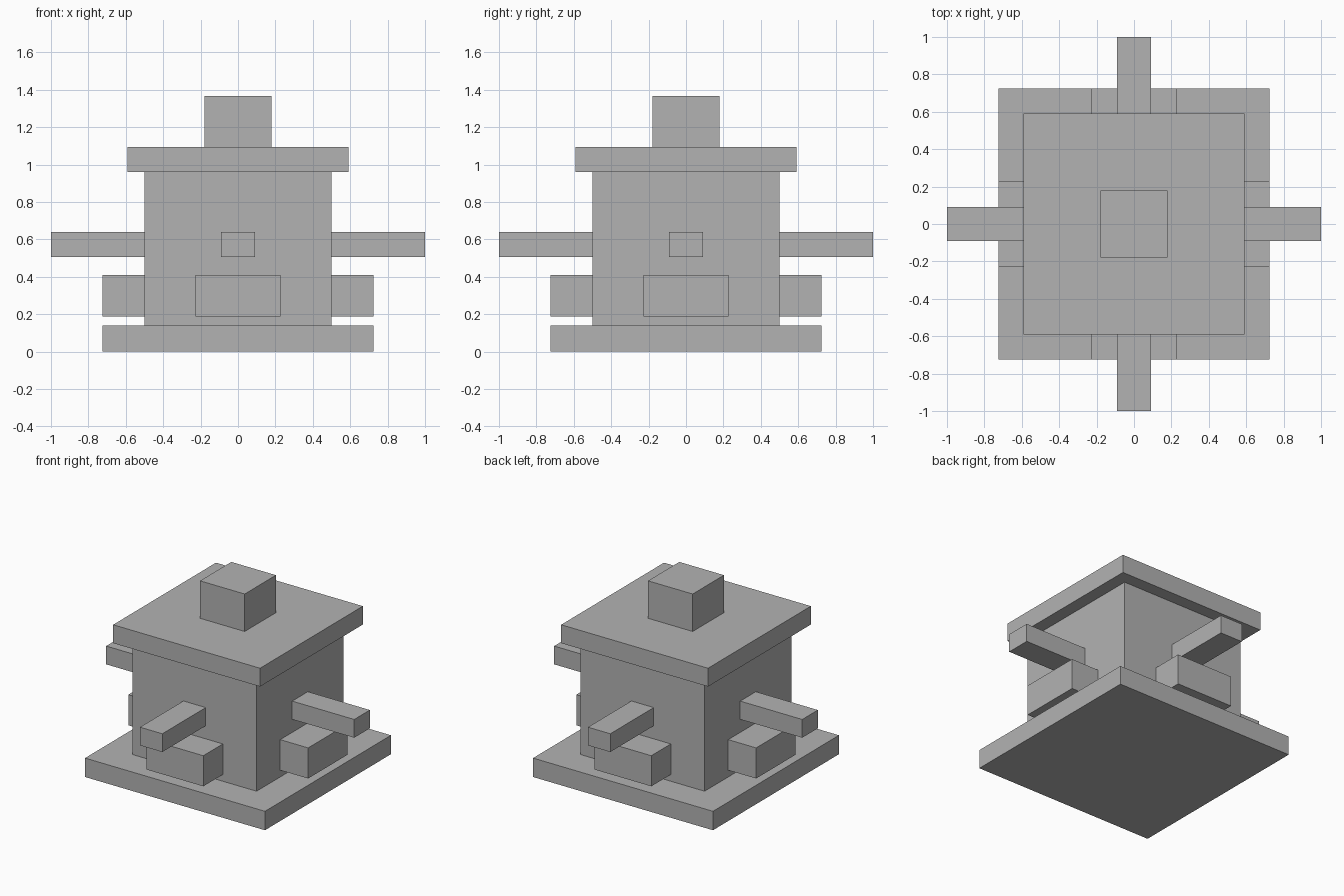
import bpy
import math
from mathutils import Matrix, Vector

cube = bpy.data.objects.get("Cube")
if cube:
    bpy.data.objects.remove(cube, do_unlink=True)

# Single plain grey material
GREY = (0.45, 0.45, 0.45, 1.0)
grey = bpy.data.materials.new("plain_grey")
grey.use_nodes = True
grey.diffuse_color = GREY
grey.node_tree.nodes["Principled BSDF"].inputs["Base Color"].default_value = GREY


def box(name, lo, hi, turn=0.0):
    """Box between two corners, turned about the vertical axis through the origin."""
    lo, hi = Vector(lo), Vector(hi)
    bpy.ops.mesh.primitive_cube_add(size=1)
    ob = bpy.context.object
    ob.name = name
    ob.data.transform(Matrix.Rotation(turn, 4, "Z")
                      @ Matrix.Translation((lo + hi) / 2)
                      @ Matrix.Diagonal((*(hi - lo), 1)))
    ob.data.materials.append(grey)
    return ob


def square_block(name, half, z0, z1):
    return box(name, (-half, -half, z0), (half, half, z1))


# Central stack
square_block("base_slab", 0.725, 0.0, 0.138)
square_block("body", 0.5, 0.138, 0.96)
square_block("roof_slab", 0.592, 0.96, 1.094)
square_block("top_block", 0.18, 1.094, 1.367)

# A step block and a projecting beam on each of the four sides
for i, side in enumerate(("front", "left", "back", "right")):
    turn = i * math.pi / 2
    box(side + "_step", (-0.228, -0.725, 0.187), (0.228, -0.5, 0.41), turn)
    box(side + "_beam", (-0.09, -1.0, 0.505), (0.09, -0.5, 0.638), turn)
